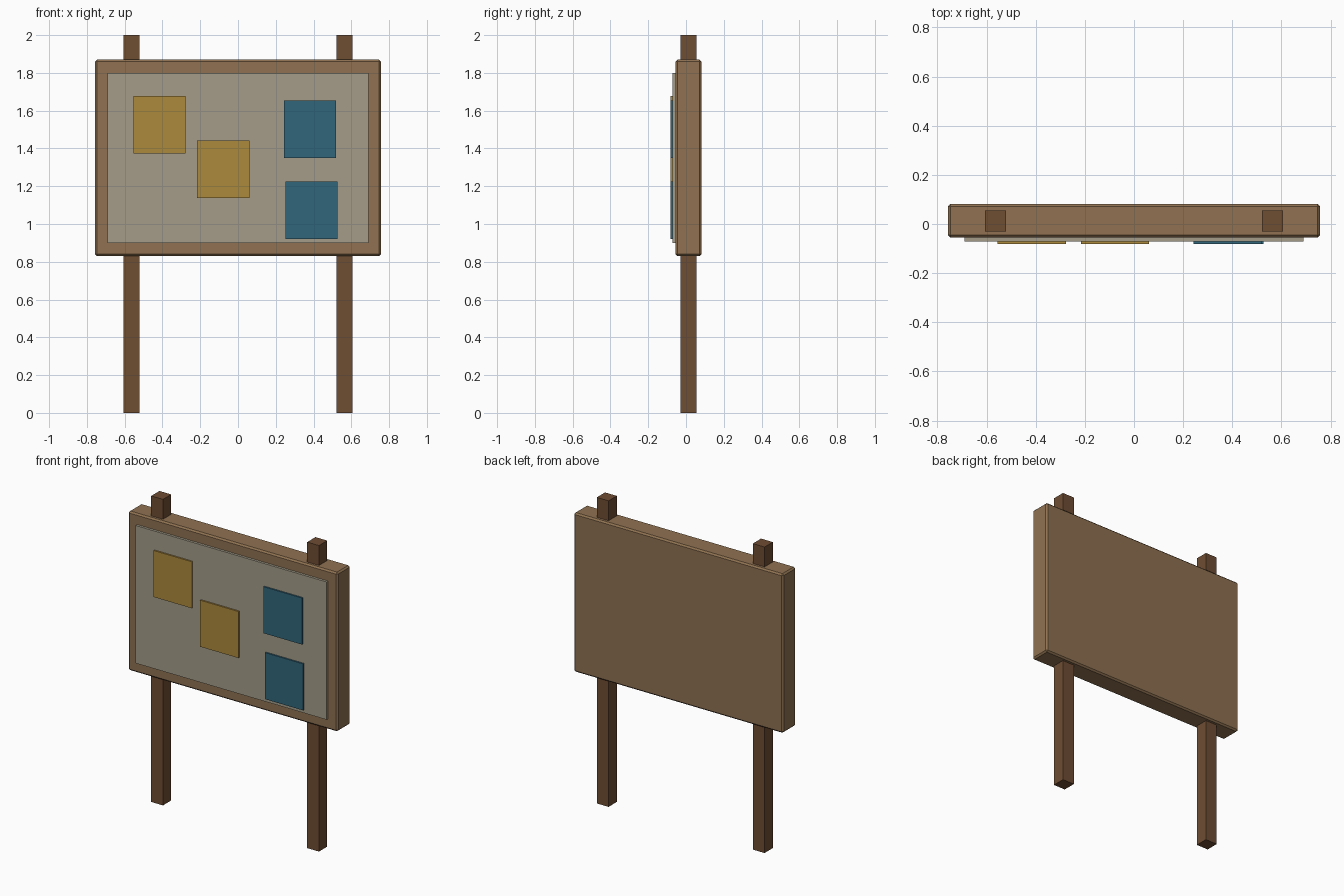
import bpy

if "Cube" in bpy.data.objects:
    bpy.data.objects.remove(bpy.data.objects["Cube"])


def material(name, rgb):
    # sRGB 0-255 to linear diffuse colour
    m = bpy.data.materials.new(name)
    m.diffuse_color = [(c / 255) ** 2.2 for c in rgb] + [1.0]
    m.use_nodes = True
    m.node_tree.nodes["Principled BSDF"].inputs["Base Color"].default_value = m.diffuse_color
    return m


def box(name, lo, hi, mat, bevel=0.0):
    centre = [(a + b) / 2 for a, b in zip(lo, hi)]
    size = [b - a for a, b in zip(lo, hi)]
    bpy.ops.mesh.primitive_cube_add(size=1, location=centre)
    ob = bpy.context.object
    ob.name = name
    ob.scale = size
    bpy.ops.object.transform_apply(location=False, rotation=False, scale=True)
    ob.data.materials.append(mat)
    if bevel:
        mod = ob.modifiers.new("chamfer", 'BEVEL')
        mod.width = bevel
        mod.segments = 1
    return ob


dark_wood = material("dark_wood", (110, 78, 54))
light_wood = material("light_wood", (142, 113, 82))
cork = material("panel_grey", (163, 155, 136))
yellow = material("yellow_paper", (170, 136, 64))
blue = material("blue_paper", (52, 102, 122))

# Two square posts running up through the board
for side, sx in (("left", -1), ("right", 1)):
    cx = sx * 0.564
    box(f"{side}_post", (cx - 0.0425, -0.03, 0), (cx + 0.0425, 0.055, 2.0), dark_wood)

# Chamfered wooden board
box("board", (-0.757, -0.055, 0.83), (0.757, 0.081, 1.87), light_wood, bevel=0.01)

# Raised pinning panel
box("pin_panel", (-0.69, -0.071, 0.90), (0.69, -0.045, 1.80), cork)

# Pinned notices
notices = [(-0.416, 1.525, yellow), (-0.078, 1.29, yellow),
           (0.381, 1.501, blue), (0.389, 1.073, blue)]
for i, (x, z, mat) in enumerate(notices, 1):
    box(f"notice_{i}", (x - 0.1385, -0.081, z - 0.152),
        (x + 0.1385, -0.069, z + 0.152), mat)
